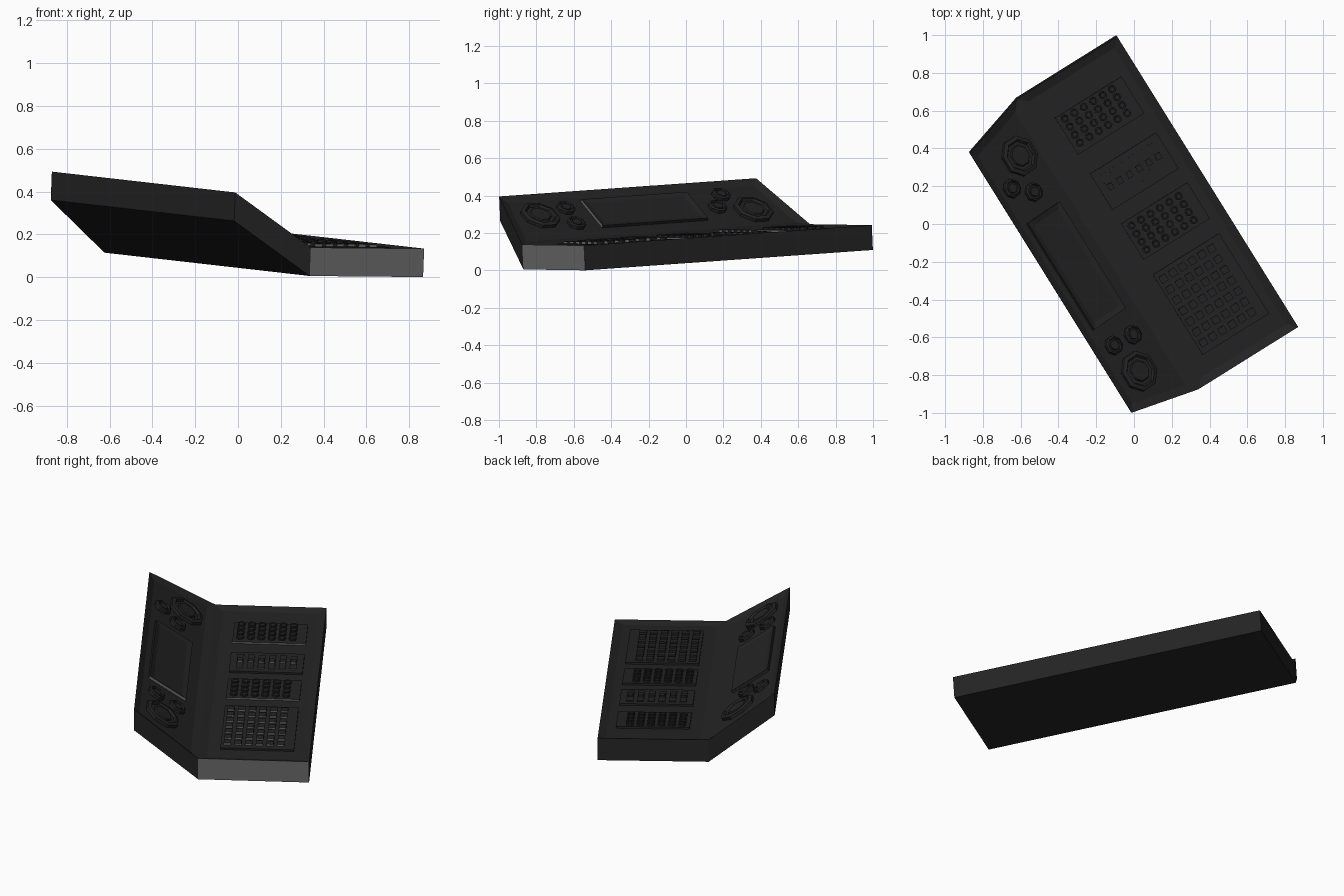
import bpy, bmesh
from math import pi, cos, sin, atan2
from mathutils import Matrix, Vector

if "Cube" in bpy.data.objects:
    bpy.data.objects.remove(bpy.data.objects["Cube"])


def material(name, value):
    m = bpy.data.materials.new(name)
    m.use_nodes = True
    colour = (value, value, value, 1)
    m.diffuse_color = colour
    m.node_tree.nodes["Principled BSDF"].inputs["Base Color"].default_value = colour
    return m


CHARCOAL = material("charcoal", 0.017)
GREY = material("grey", 0.16)

# Resting pose of the whole console, then the raised panel's own frame
ax = Vector((-0.528, 0.847, 0.06)).normalized()
up = ax.cross(Vector((-0.849, -0.529, 0.008))).normalized()
ay = up.cross(ax)
BASE = Matrix.Translation((0.39, 0.224, 0.188)) @ Matrix((ax, ay, up)).transposed().to_4x4()
HALF, DEPTH, RUN, RISE, THICK, TOP_HALF = 0.908, 0.624, 0.367, 0.249, 0.133, 0.811
RAISED = BASE @ Matrix.Translation((0, DEPTH, 0)) @ Matrix.Rotation(atan2(RISE, RUN), 4, "X")
FLOOR = -0.015


def finish(bm, name, frame, grey_end=False, limit=9):
    bm.normal_update()
    for f in bm.faces:
        if grey_end and f.normal.x < -0.99 and f.calc_center_median().x < limit:
            f.material_index = 1
    me = bpy.data.meshes.new(name)
    bm.to_mesh(me)
    bm.free()
    me.materials.append(CHARCOAL)
    me.materials.append(GREY)
    ob = bpy.data.objects.new(name, me)
    ob.matrix_world = frame
    bpy.context.collection.objects.link(ob)
    return ob


def add_box(bm, x0, x1, y0, y1, z0, z1):
    size = Matrix.Diagonal((x1 - x0, y1 - y0, z1 - z0, 1))
    mid = Matrix.Translation(((x0 + x1) / 2, (y0 + y1) / 2, (z0 + z1) / 2))
    return bmesh.ops.create_cube(bm, size=1, matrix=mid @ size)["verts"]


def add_dial(bm, x, y, rings, sides=8):
    """Turned dial from (radius, height) rings, closed in the middle."""
    loops = []
    for r, z in rings:
        loops.append([bm.verts.new((x + r * cos(2 * pi * (i + 0.5) / sides),
                                    y + r * sin(2 * pi * (i + 0.5) / sides), z))
                      for i in range(sides)])
    for a, b in zip(loops, loops[1:]):
        for i in range(sides):
            j = (i + 1) % sides
            bm.faces.new((a[i], a[j], b[j], b[i]))
    bm.faces.new(loops[-1])


# Folded body with tapered raised panel and sunken faces
bm = bmesh.new()
section = [(0, 0, HALF), (DEPTH, 0, HALF), (DEPTH + RUN, RISE, TOP_HALF)]
section += [(y, z - THICK, h) for y, z, h in reversed(section)]
left = [bm.verts.new((h, y, z)) for y, z, h in section]
right = [bm.verts.new((-h, y, z)) for y, z, h in section]
strips = []
for i in range(6):
    j = (i + 1) % 6
    strips.append(bm.faces.new((left[i], left[j], right[j], right[i])))
for side in (left, right):
    bm.faces.new((side[0], side[1], side[4], side[5]))
    bm.faces.new((side[1], side[2], side[3], side[4]))
bmesh.ops.recalc_face_normals(bm, faces=bm.faces)
bmesh.ops.inset_individual(bm, faces=strips[:2], thickness=0.045, depth=FLOOR,
                           use_even_offset=True)
finish(bm, "console_body", BASE, True, -0.9)

# Raised control plates on the lower panel
PLATE_TOP = FLOOR + 0.011
plates = {"upper_button_plate": (0.485, 0.715, True),
          "slider_plate": (0.14, 0.365, False),
          "middle_button_plate": (-0.172, 0.053, True),
          "keypad_plate": (-0.766, -0.265, False)}
for name, (x0, x1, grey) in plates.items():
    bm = bmesh.new()
    add_box(bm, x0, x1, 0.093, 0.507, FLOOR - 0.005, PLATE_TOP)
    finish(bm, name, BASE, grey)

# Round push buttons, four by six on each button plate
for name, start in (("upper_buttons", 0.534), ("middle_buttons", -0.134)):
    bm = bmesh.new()
    for i in range(4):
        for j in range(6):
            add_dial(bm, start + i * 0.05, 0.17 + j * 0.059,
                     [(0.022, PLATE_TOP - 0.002), (0.022, PLATE_TOP + 0.012),
                      (0.015, PLATE_TOP + 0.012), (0.013, PLATE_TOP + 0.008)])
    finish(bm, name, BASE)

# Sliders: a long track with a cross handle
bm = bmesh.new()
for j in range(6):
    y = 0.15 + j * 0.06
    add_box(bm, 0.175, 0.33, y - 0.019, y + 0.019, PLATE_TOP - 0.002, PLATE_TOP + 0.005)
    add_box(bm, 0.235, 0.27, y - 0.015, y + 0.015, PLATE_TOP, PLATE_TOP + 0.016)
finish(bm, "sliders", BASE, True)

# Square keys
bm = bmesh.new()
for i in range(7):
    for j in range(6):
        x, y = -0.711 + i * 0.0665, 0.17 + j * 0.06
        add_box(bm, x - 0.02, x + 0.02, y - 0.02, y + 0.02, PLATE_TOP - 0.002, PLATE_TOP + 0.012)
finish(bm, "keypad_keys", BASE, True)

# Display with a sunken screen
bm = bmesh.new()
add_box(bm, -0.335, 0.33, 0.118, 0.365, FLOOR - 0.005, FLOOR + 0.016)
bm.normal_update()
top = [f for f in bm.faces if f.normal.z > 0.9]
bmesh.ops.inset_individual(bm, faces=top, thickness=0.03, depth=-0.008, use_even_offset=True)
finish(bm, "display", RAISED, True, -0.33)

# Octagonal dials beside the display
for name, spots, r in (("large_dials", ((0.649, 0.176), (-0.652, 0.256)), 0.11),
                       ("small_dials", ((0.529, 0.329), (0.449, 0.222),
                                        (-0.473, 0.166), (-0.463, 0.307)), 0.052)):
    bm = bmesh.new()
    for x, y in spots:
        add_dial(bm, x, y, [(r, FLOOR - 0.005), (r, FLOOR + 0.018), (r * 0.8, FLOOR + 0.024),
                            (r * 0.72, FLOOR + 0.012), (r * 0.55, FLOOR + 0.012),
                            (r * 0.5, FLOOR + 0.02)])
    finish(bm, name, RAISED)
